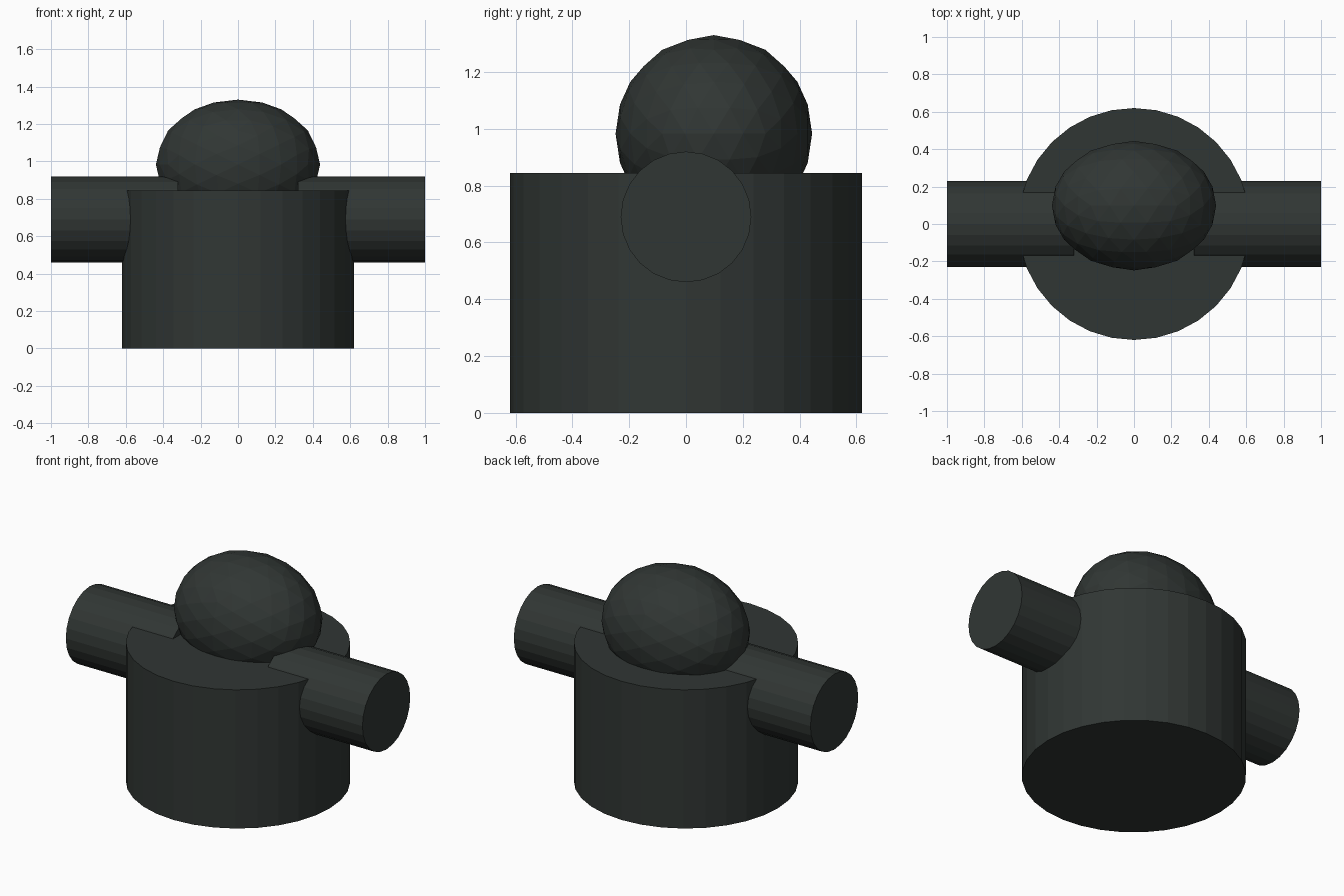
import bpy, bmesh, math
from mathutils import Matrix

if "Cube" in bpy.data.objects:
    bpy.data.objects.remove(bpy.data.objects["Cube"])

dark = bpy.data.materials.new("dark_metal")
dark.diffuse_color = (0.030, 0.037, 0.034, 1)
dark.use_nodes = True
dark.node_tree.nodes["Principled BSDF"].inputs["Base Color"].default_value = dark.diffuse_color


def add_part(name, bm):
    mesh = bpy.data.meshes.new(name)
    bm.to_mesh(mesh)
    bm.free()
    mesh.materials.append(dark)
    obj = bpy.data.objects.new(name, mesh)
    bpy.context.collection.objects.link(obj)
    return obj


def cylinder(name, sides, radius, length, matrix):
    bm = bmesh.new()
    bmesh.ops.create_cone(bm, cap_ends=True, segments=sides, radius1=radius,
                          radius2=radius, depth=length, matrix=matrix)
    return add_part(name, bm)


# upright drum
cylinder("base_drum", 32, 0.62, 0.845, Matrix.Translation((0, 0, 0.4225)))

# two horizontal stubs, left and right
inner, outer = 0.32, 1.0
for side, label in ((-1, "left"), (1, "right")):
    place = Matrix.Translation((side * (inner + outer) / 2, 0, 0.69))
    cylinder(label + "_arm", 24, 0.23, outer - inner,
             place @ Matrix.Rotation(math.pi / 2, 4, 'Y'))

# stretched faceted dome, turned so an edge midpoint points straight up
bm = bmesh.new()
bmesh.ops.create_icosphere(bm, subdivisions=3, radius=1)
tilt = Matrix.Rotation(-math.atan(2) / 2, 4, 'Y')
bm.transform(Matrix.Translation((0, 0.098, 0.983))
             @ Matrix.Diagonal((0.439, 0.346, 0.347, 1)) @ tilt)
add_part("dome", bm)
